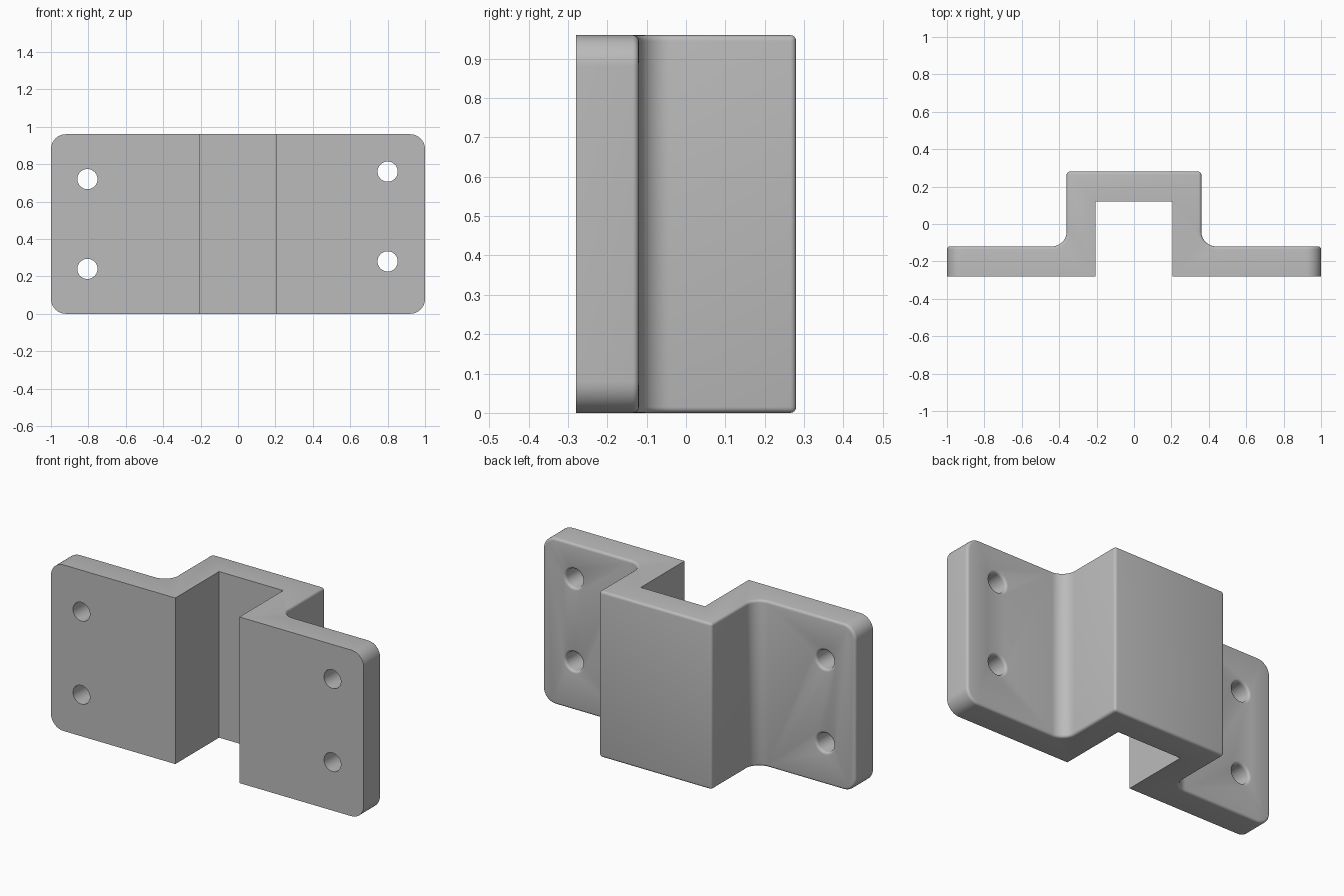
import bpy, bmesh, math
from mathutils import Vector

cube = bpy.data.objects.get("Cube")
if cube:
    bpy.data.objects.remove(cube, do_unlink=True)

HEIGHT, FRONT, BACK = 0.96, -0.28, 0.28
FLANGE_BACK, CHANNEL_BACK = -0.12, 0.12
HUMP, CHANNEL, FILLET, EDGE = 0.36, 0.205, 0.08, 0.015
HOLE_RADIUS = 0.054

grey = bpy.data.materials.new("plain grey")
grey.use_nodes = True
colour = (0.5, 0.5, 0.5, 1)
grey.diffuse_color = colour
grey.node_tree.nodes["Principled BSDF"].inputs["Base Color"].default_value = colour


def make_object(name, bm):
    bmesh.ops.recalc_face_normals(bm, faces=bm.faces)
    mesh = bpy.data.meshes.new(name)
    bm.to_mesh(mesh)
    bm.free()
    mesh.materials.append(grey)
    obj = bpy.data.objects.new(name, mesh)
    bpy.context.collection.objects.link(obj)
    return obj


def middle(edge):
    return (edge.verts[0].co + edge.verts[1].co) / 2


# Hat-shaped profile: one half from the channel outwards, then mirrored
half = [(CHANNEL, CHANNEL_BACK), (CHANNEL, FRONT), (1, FRONT), (1, FLANGE_BACK)]
for i in range(13):
    a = math.radians(270 - 90 * i / 12)
    half.append((HUMP + FILLET + FILLET * math.cos(a),
                 FLANGE_BACK + FILLET + FILLET * math.sin(a)))
half.append((HUMP, BACK))
profile = half + [(-x, y) for x, y in reversed(half)]

bm = bmesh.new()
base = bm.faces.new([bm.verts.new((x, y, 0)) for x, y in profile])
top = bmesh.ops.extrude_face_region(bm, geom=[base])["geom"]
bmesh.ops.translate(bm, vec=(0, 0, HEIGHT),
                    verts=[v for v in top if isinstance(v, bmesh.types.BMVert)])
bmesh.ops.recalc_face_normals(bm, faces=bm.faces)

# Large rounded corners of the flanges
corners = [e for e in bm.edges if all(abs(v.co.x) > 0.99 for v in e.verts)
           and abs(e.verts[0].co.y - e.verts[1].co.y) > 0.1]
bmesh.ops.bevel(bm, geom=corners, offset=FILLET, segments=12, profile=0.5,
                affect='EDGES')
bm.normal_update()

# Small rounding around the whole rear outline and the hump
rear = []
for e in bm.edges:
    m = middle(e)
    in_channel = abs(m.x) < CHANNEL + 0.01 and m.y < CHANNEL_BACK + 0.01
    if m.y > FRONT + 0.01 and not in_channel and e.calc_face_angle(0) > 0.6:
        rear.append(e)
bmesh.ops.bevel(bm, geom=rear, offset=EDGE, segments=4, profile=0.5,
                affect='EDGES', clamp_overlap=False)
bracket = make_object("bracket", bm)


# Screw hole cutter with a flared rear mouth
def hole_cutter(x, z):
    rings = [(HOLE_RADIUS, FRONT - 0.05)]
    for i in range(5):
        a = math.radians(90 * i / 4)
        rings.append((HOLE_RADIUS + EDGE * (1 - math.cos(a)),
                      FLANGE_BACK - EDGE + EDGE * math.sin(a)))
    rings.append((HOLE_RADIUS + EDGE, FLANGE_BACK + 0.03))
    n = 40
    bm = bmesh.new()
    loops = [[bm.verts.new(Vector((x + r * math.cos(math.tau * k / n), y,
                                   z + r * math.sin(math.tau * k / n))))
              for k in range(n)] for r, y in rings]
    for a, b in zip(loops, loops[1:]):
        for k in range(n):
            j = (k + 1) % n
            bm.faces.new((a[k], a[j], b[j], b[k]))
    bm.faces.new(loops[0])
    bm.faces.new(loops[-1])
    return make_object("hole_cutter", bm)


bpy.context.view_layer.objects.active = bracket
bracket.select_set(True)
for x, z in ((-0.805, 0.72), (-0.805, 0.24), (0.8, 0.76), (0.8, 0.28)):
    cutter = hole_cutter(x, z)
    cutter.hide_render = True
    mod = bracket.modifiers.new("screw hole", 'BOOLEAN')
    mod.operation = 'DIFFERENCE'
    mod.solver = 'EXACT'
    mod.object = cutter
    bpy.ops.object.modifier_apply(modifier=mod.name)
    bpy.data.objects.remove(cutter, do_unlink=True)

bpy.ops.object.select_all(action='DESELECT')
bracket.select_set(True)
bpy.ops.object.shade_smooth_by_angle(angle=math.radians(35))
